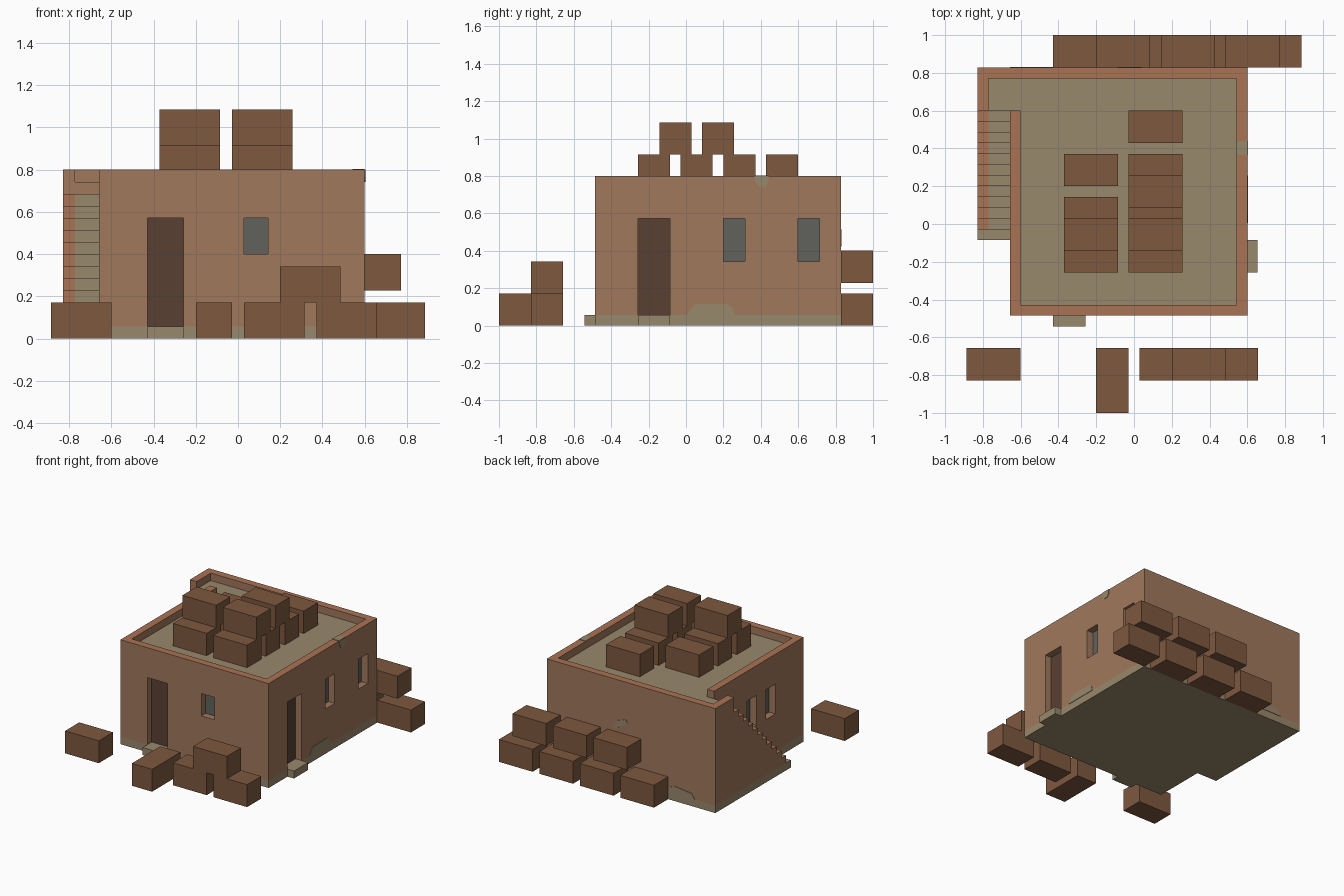
import bpy, bmesh
from mathutils import Vector

if "Cube" in bpy.data.objects:
    bpy.data.objects.remove(bpy.data.objects["Cube"], do_unlink=True)

U = 2 / 35  # grid unit: every part sits on this grid


def P(x, y, z):
    return Vector(((x - 15.5) * U, (y - 17.5) * U, z * U))


def material(name, rgb):
    lin = [((c / 255 + 0.055) / 1.055) ** 2.4 for c in rgb] + [1.0]
    m = bpy.data.materials.new(name)
    m.use_nodes = True
    m.diffuse_color = lin
    bsdf = m.node_tree.nodes["Principled BSDF"]
    bsdf.inputs["Base Color"].default_value = lin
    bsdf.inputs["Roughness"].default_value = 0.9
    return m


CLAY = material("clay wall", (161, 120, 92))
TRIM = material("orange clay trim", (170, 115, 84))
SAND = material("sandy plaster", (153, 136, 108))
CRATE = material("crate brown", (125, 88, 63))
DOOR = material("dark door wood", (90, 64, 52))
GLASS = material("grey glass", (97, 97, 92))


def prism(name, pts, axis, lo, hi, *mats):
    """Extrude a 2D outline along an axis, in grid units."""
    place = {"x": lambda a, b, t: P(t, a, b),
             "y": lambda a, b, t: P(a, t, b),
             "z": lambda a, b, t: P(a, b, t)}[axis]
    bm = bmesh.new()
    ends = [[bm.verts.new(place(a, b, t)) for a, b in pts] for t in (lo, hi)]
    n = len(pts)
    bm.faces.new(ends[0])
    bm.faces.new(ends[1])
    for i in range(n):
        j = (i + 1) % n
        bm.faces.new((ends[0][i], ends[0][j], ends[1][j], ends[1][i]))
    bmesh.ops.recalc_face_normals(bm, faces=bm.faces)
    me = bpy.data.meshes.new(name)
    bm.to_mesh(me)
    bm.free()
    ob = bpy.data.objects.new(name, me)
    bpy.context.collection.objects.link(ob)
    for m in mats:
        me.materials.append(m)
    return ob


def box(name, x, y, z, *mats):
    outline = [(x[0], y[0]), (x[1], y[0]), (x[1], y[1]), (x[0], y[1])]
    return prism(name, outline, "z", z[0], z[1], *mats)


# Foundation, including the lowest stair step and the doorsteps
prism("foundation", [(4, 9), (26, 9), (26, 32), (1, 32), (1, 16), (4, 16)],
      "z", 0, 1, SAND)
box("front_doorstep", (8, 11), (8, 9), (0, 1), SAND)
box("side_doorstep", (26, 26.95), (13, 16), (0, 1), SAND)

# House walls with the stair landing at the back corner
walls = prism("walls", [(4, 9), (26, 9), (26, 32), (1, 32), (1, 28), (4, 28)],
              "z", 1, 14, CLAY, TRIM, SAND)

# Roof well, open towards the stairs
cutters = [prism("roof_cutter", [(5, 10), (25, 10), (25, 31), (2, 31), (2, 27.5),
                                 (4, 27.5), (4, 28), (5, 28)], "z", 13, 15)]

# Doors and windows: wall side, range along the wall, height range, material
D = 0.08  # panel thickness
openings = [
    ("front_door", "front", (8, 11), (1, 10), DOOR),
    ("front_window", "front", (16, 18), (7, 10), GLASS),
    ("right_door", "right", (13, 16), (1, 10), DOOR),
    ("right_window_a", "right", (21, 23), (6, 10), GLASS),
    ("right_window_b", "right", (28, 30), (6, 10), GLASS),
    ("left_window_a", "left", (15, 17), (6, 10), GLASS),
    ("left_window_b", "left", (19, 21), (6, 10), GLASS),
]
for name, side, span, height, mat in openings:
    low = height[0] if height[0] > 1 else 0.5
    if side == "front":
        cutters.append(box(name + "_cutter", span, (8.5, 10), (low, height[1])))
        box(name, span, (10 - D, 10), height, mat)
    elif side == "right":
        cutters.append(box(name + "_cutter", (25, 26.5), span, (low, height[1])))
        box(name, (25, 25 + D), span, height, mat)
    else:
        cutters.append(box(name + "_cutter", (3.5, 5), span, (low, height[1])))
        box(name, (5 - D, 5), span, height, mat)

bpy.context.view_layer.objects.active = walls
for c in cutters:
    mod = walls.modifiers.new("cut", "BOOLEAN")
    mod.operation = "DIFFERENCE"
    mod.solver = "EXACT"
    mod.object = c
    bpy.ops.object.modifier_apply(modifier=mod.name)
for c in cutters:
    bpy.data.objects.remove(c, do_unlink=True)

# Parapet tops are trim, the roof floor is plaster
for f in walls.data.polygons:
    f.material_index = 0
    if f.normal.z > 0.9:
        h = f.center.z / U
        f.material_index = 1 if h > 13.5 else 2 if h > 12.5 else 0

# Outside stairs: trimmed outer edge and plastered treads
profile = [(28, 1), (17, 1)]
for k in range(1, 12):
    profile += [(16 + k, k + 1), (17 + k, k + 1)]
profile = profile[:1] + profile[1:2] + profile[2:]
edge = prism("stair_edge", profile, "x", 1, 2, TRIM, CLAY)
for f in edge.data.polygons:
    f.material_index = 1 if abs(f.normal.x) > 0.9 else 0
prism("stair_treads", profile, "x", 2, 4, SAND)

# Worn plaster patches
T = 0.06
prism("right_base_patch", [(17.6, 1), (18, 1.6), (18.4, 2), (21.4, 2), (21.9, 1.6), (22, 1)],
      "x", 26, 26 + T, SAND)
prism("right_top_patch", [(23.9, 14), (24.0, 13.4), (24.3, 13), (24.9, 13), (25.2, 13.4), (25.2, 14)],
      "x", 26, 26 + T, SAND)
box("parapet_patch", (25, 26), (23.9, 25.2), (14, 14 + T), SAND)
prism("back_base_patch", [(4, 1), (4.5, 1.7), (7, 2), (8, 1.6), (8.5, 1)],
      "y", 32, 32 + T, SAND)
prism("back_wall_patch", [(14, 8.6), (14.3, 9), (15.4, 8.6), (16.2, 7.6), (15.6, 7.4), (15, 8)],
      "y", 32, 32 + T, SAND)

# Crates: corner positions with a common size of 5 x 3 x 3
crates = {
    "yard_crate": [(0, 3, 0), (16, 3, 0), (22, 3, 0), (19, 3, 3)],
    "back_crate": [(8 + 6 * i, 32, 0) for i in range(4)]
                  + [(12 + 6 * i, 32, 4) for i in range(3)],
    "roof_crate": [(x, y, 13) for x in (9, 15) for y in (13, 17, 21)]
                  + [(15, 25, 13), (9, 15, 16), (15, 15, 16), (15, 19, 16)],
}
for name, spots in crates.items():
    for i, (x, y, z) in enumerate(spots):
        box(f"{name}_{i + 1}", (x, x + 5), (y, y + 3), (z, z + 3), CRATE)
box("long_yard_crate", (12, 15), (0, 6), (0, 3), CRATE)
